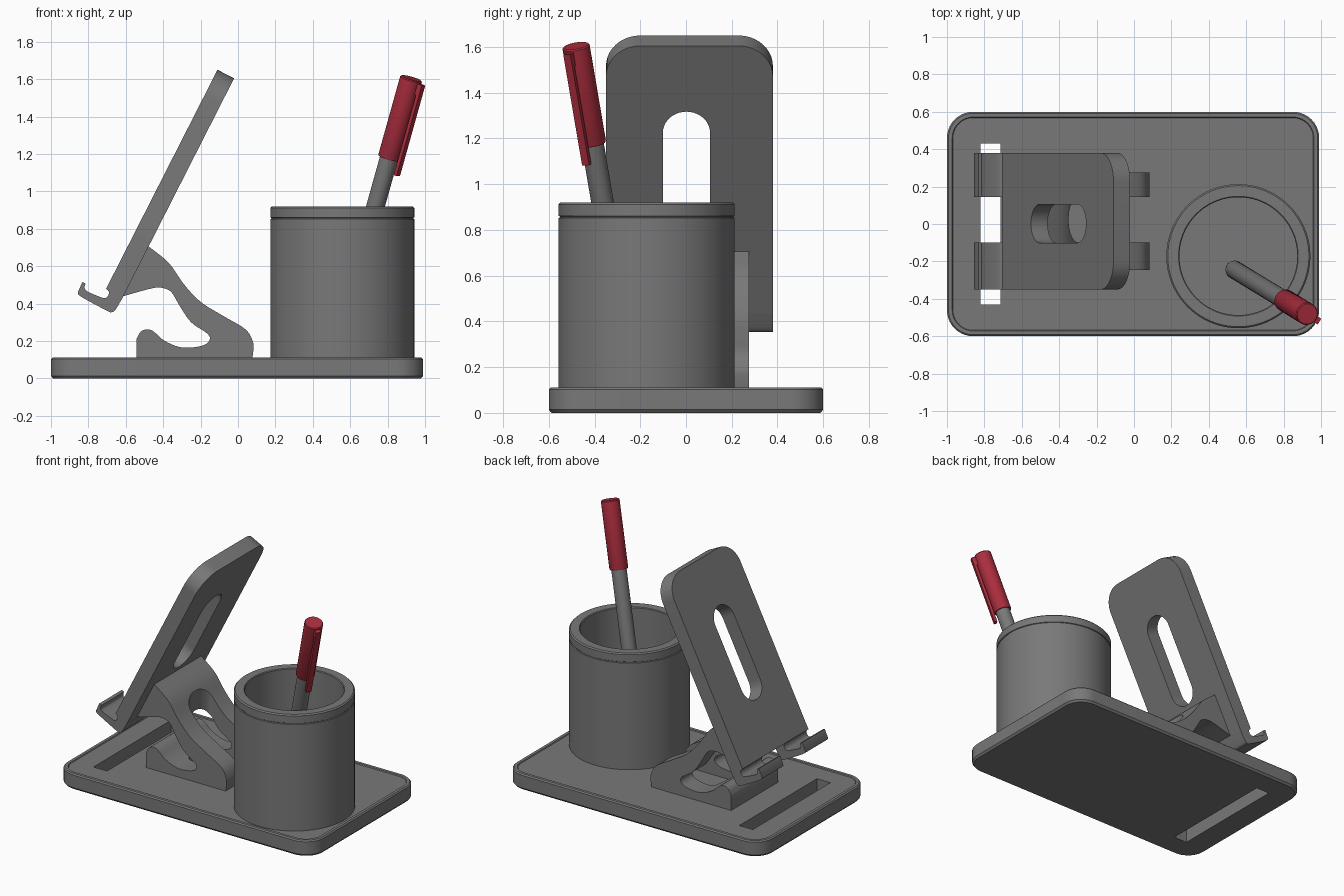
import bpy, bmesh, math
from mathutils import Matrix, Vector

if "Cube" in bpy.data.objects:
    bpy.data.objects.remove(bpy.data.objects["Cube"])


def material(name, rgb):
    m = bpy.data.materials.new(name)
    m.diffuse_color = (*rgb, 1)
    m.use_nodes = True
    m.node_tree.nodes["Principled BSDF"].inputs["Base Color"].default_value = m.diffuse_color
    return m


GRAY = material("dark gray", (0.19, 0.19, 0.19))
RED = material("red", (0.41, 0.027, 0.048))


def loft(name, rings, mat=GRAY, matrix=None):
    """Skin a list of equal-length point rings and cap both ends."""
    bm = bmesh.new()
    vs = [[bm.verts.new(p) for p in r] for r in rings]
    n = len(rings[0])
    for a, b in zip(vs, vs[1:]):
        for i in range(n):
            j = (i + 1) % n
            bm.faces.new((a[i], a[j], b[j], b[i]))
    bm.faces.new(vs[0][::-1])
    bm.faces.new(vs[-1])
    if matrix:
        bm.transform(matrix)
    bmesh.ops.recalc_face_normals(bm, faces=bm.faces)
    me = bpy.data.meshes.new(name)
    bm.to_mesh(me)
    bm.free()
    me.materials.append(mat)
    ob = bpy.data.objects.new(name, me)
    bpy.context.collection.objects.link(ob)
    return ob


def lathe(name, profile, mat=GRAY, matrix=None, n=64):
    rings = [[(r * math.cos(2 * math.pi * i / n), r * math.sin(2 * math.pi * i / n), z)
              for i in range(n)] for r, z in profile]
    return loft(name, rings, mat, matrix)


def slab(name, pts, z0, z1, matrix=None):
    return loft(name, [[(x, y, z) for x, y in pts] for z in (z0, z1)], matrix=matrix)


def side_profile(name, pts, y0, y1, mat=GRAY, matrix=None):
    return loft(name, [[(x, y, z) for x, z in pts] for y in (y0, y1)], mat, matrix)


def arc(cx, cy, rx, ry, a0, a1, n=10):
    return [(cx + rx * math.cos(math.radians(a0 + (a1 - a0) * i / n)),
             cy + ry * math.sin(math.radians(a0 + (a1 - a0) * i / n))) for i in range(n + 1)]


def round_rect(x0, x1, y0, y1, r):
    return (arc(x1 - r, y1 - r, r, r, 0, 90) + arc(x0 + r, y1 - r, r, r, 90, 180)
            + arc(x0 + r, y0 + r, r, r, 180, 270) + arc(x1 - r, y0 + r, r, r, 270, 360))


def spline(p, n=5):
    """Smooth curve through the points."""
    q = [Vector(v) for v in [p[0]] + p + [p[-1]]]
    out = []
    for a, b, c, d in zip(q, q[1:], q[2:], q[3:]):
        for i in range(n):
            t = i / n
            v = 0.5 * (2 * b + (c - a) * t + (2 * a - 5 * b + 4 * c - d) * t * t
                       + (3 * b - a - 3 * c + d) * t ** 3)
            out.append(tuple(v))
    return out + [tuple(p[-1])]


def cut(ob, cutter):
    m = ob.modifiers.new("cut", 'BOOLEAN')
    m.operation, m.solver, m.object = 'DIFFERENCE', 'EXACT', cutter
    with bpy.context.temp_override(object=ob, active_object=ob):
        bpy.ops.object.modifier_apply(modifier=m.name)
    bpy.data.objects.remove(cutter)


# Base tray with thin rim line and through slot
rings = []
for inset, z in [(0.012, 0), (0, 0.014), (0, 0.103), (0.008, 0.111), (0.028, 0.111), (0.032, 0.105)]:
    rings.append([(x, y, z) for x, y in
                  round_rect(-1 + inset, 0.99 - inset, -0.6 + inset, 0.6 - inset, 0.14 - inset)])
base = loft("base", rings)
cut(base, slab("slot_cutter", [(-0.82, -0.43), (-0.715, -0.43), (-0.715, 0.43), (-0.82, 0.43)], -0.1, 0.3))

# Pen cup
lathe("pen_cup", [(0.385, 0.1), (0.385, 0.852), (0.38, 0.855), (0.38, 0.859), (0.385, 0.862),
                  (0.385, 0.912), (0.377, 0.92), (0.32, 0.92), (0.315, 0.915), (0.315, 0.17)],
      matrix=Matrix.Translation((0.558, -0.172, 0)), n=96)

# Pen: leaning body, cap and clip
axis = Vector((0.279, -0.17, 1)).normalized()
out = Vector((0.854, -0.52, 0))
out = (out - axis * out.dot(axis)).normalized()
pen = Matrix((out, axis.cross(out), axis)).transposed().to_4x4()
pen.translation = (0.525, -0.237, 0.167)
lathe("pen_body", [(0.012, 0), (0.03, 0.008), (0.043, 0.022), (0.049, 0.045), (0.049, 1.1)], matrix=pen, n=32)
lathe("pen_cap", [(0.05, 1.063), (0.057, 1.063), (0.06, 1.07), (0.06, 1.507), (0.055, 1.513)], RED, pen, 32)
side_profile("pen_clip", [(0.04, 1.5), (0.085, 1.5), (0.085, 0.99), (0.066, 0.99), (0.066, 1.44), (0.04, 1.44)],
             -0.018, 0.018, RED, pen)

# Tilted back plate with rounded top and a slot
up = Vector((0.595, 0, 1.17)).normalized()
across = Vector((0, 1, 0))
tilt = Matrix((across, up, across.cross(up))).transposed().to_4x4()
tilt.translation = (-0.705, 0, 0.48)
Y0, Y1, TOP = -0.35, 0.38, 1.313
plate = slab("back_plate", [(Y0, 0), (Y1, 0)] + arc(Y1 - 0.15, TOP - 0.15, 0.15, 0.15, 0, 90)
             + arc(Y0 + 0.15, TOP - 0.15, 0.15, 0.15, 90, 180), 0, 0.1, tilt)
cut(plate, slab("plate_slot_cutter", arc(0.002, 0.887, 0.103, 0.103, 0, 180, 20)
                + arc(0.002, 0.443, 0.103, 0.103, 180, 360, 20), -0.1, 0.2, tilt))

# Two lip tabs below the plate, with a cable gap between them
lip = (spline([(-0.705, 0.48), (-0.69, 0.462), (-0.698, 0.438), (-0.722, 0.431), (-0.80, 0.463),
               (-0.82, 0.482), (-0.815, 0.508)])
       + [(-0.832, 0.516)] + spline([(-0.856, 0.462), (-0.84, 0.438), (-0.70, 0.362), (-0.675, 0.355),
                                     (-0.655, 0.368), (-0.615, 0.435)]))
for side, a, b in (("front", Y0, -0.10), ("rear", 0.145, Y1)):
    side_profile("lip_" + side, lip, a, b)

# Curved support arm and foot, split into two legs
arm = (spline([(-0.50, 0.725), (-0.47, 0.70), (-0.37, 0.618), (-0.29, 0.505), (-0.20, 0.41), (-0.08, 0.335),
               (0.04, 0.263), (0.08, 0.195), (0.082, 0.15), (0.075, 0.10)])
       + [(-0.543, 0.10)]
       + spline([(-0.543, 0.21), (-0.52, 0.25), (-0.485, 0.263), (-0.45, 0.25), (-0.39, 0.20), (-0.30, 0.166),
                 (-0.20, 0.173), (-0.155, 0.20), (-0.162, 0.238), (-0.25, 0.30), (-0.31, 0.385),
                 (-0.355, 0.46), (-0.40, 0.483), (-0.46, 0.482), (-0.63, 0.435)])
       + [(-0.632, 0.445)])
support = side_profile("support_arm", arm, -0.245, 0.275)
cut(support, slab("leg_gap_cutter", [(0.3, -0.10), (0.3, 0.145)]
                  + arc(-0.295, 0.0225, 0.055, 0.1225, 90, 270, 20), -0.1, 1.0))

# Smooth curved faces, keep edges crisp
for ob in bpy.context.collection.objects:
    ob.select_set(True)
    bpy.context.view_layer.objects.active = ob
bpy.ops.object.shade_smooth_by_angle(angle=math.radians(30))
